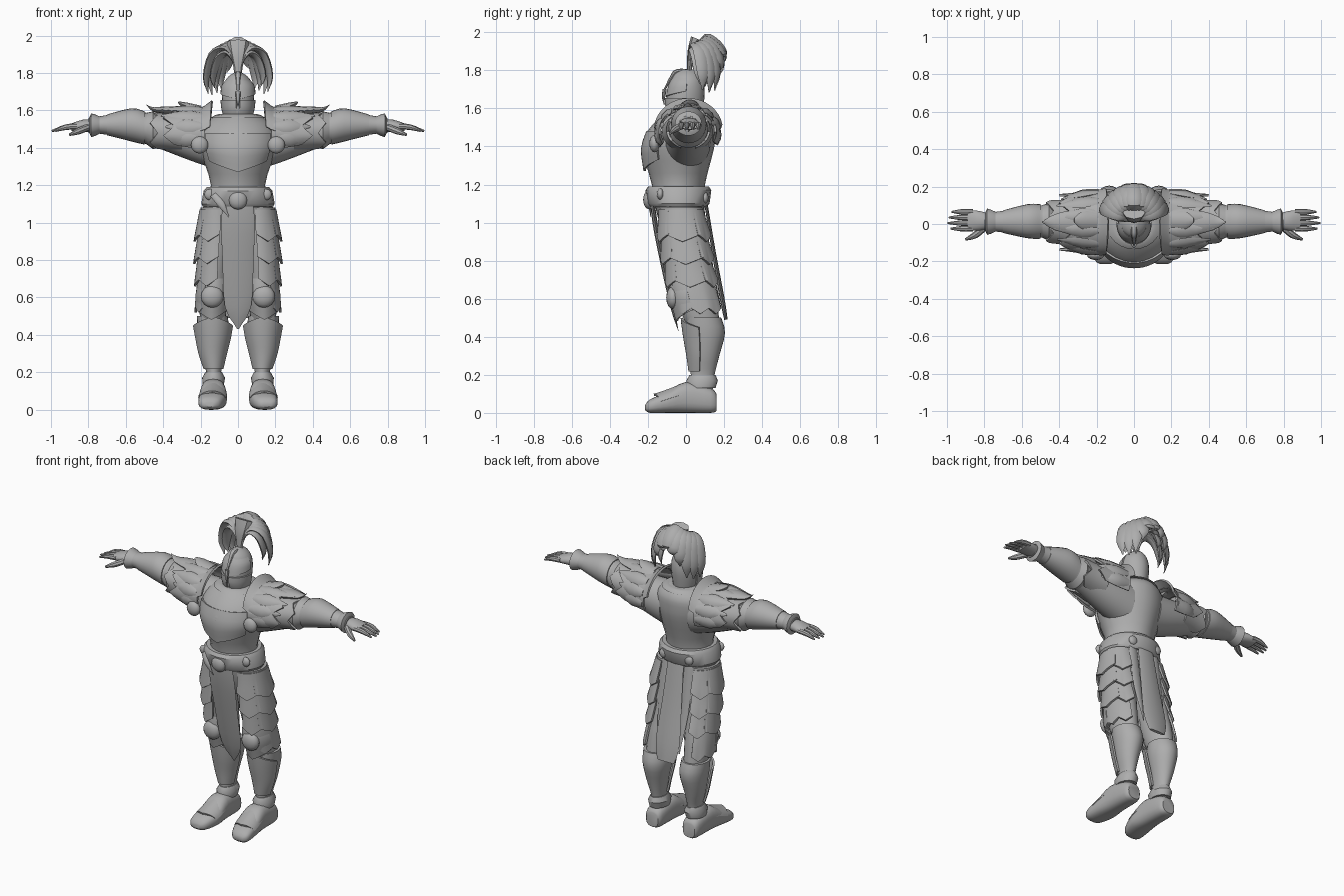
import bpy, bmesh, math, random
from mathutils import Vector

random.seed(4)
default_cube = bpy.data.objects.get("Cube")
if default_cube:
    bpy.data.objects.remove(default_cube)

steel = bpy.data.materials.new("plain_grey")
steel.use_nodes = True
GREY = (0.42, 0.42, 0.42, 1)
steel.diffuse_color = GREY
steel.node_tree.nodes["Principled BSDF"].inputs["Base Color"].default_value = GREY


def finish(name, bm, mirror):
    """Turn a bmesh into a shaded object, optionally mirrored left to right."""
    bmesh.ops.recalc_face_normals(bm, faces=bm.faces)
    mesh = bpy.data.meshes.new(name)
    bm.to_mesh(mesh)
    bm.free()
    mesh.materials.append(steel)
    obj = bpy.data.objects.new(name, mesh)
    bpy.context.collection.objects.link(obj)
    bpy.ops.object.select_all(action="DESELECT")
    obj.select_set(True)
    bpy.context.view_layer.objects.active = obj
    bpy.ops.object.shade_smooth_by_angle(angle=math.radians(38))
    if mirror:
        modifier = obj.modifiers.new("mirror", "MIRROR")
        modifier.use_mirror_merge = False


def smooth_rows(rows, steps=3):
    """Catmull-Rom interpolation of equally long tuples."""
    result = []
    for i in range(len(rows) - 1):
        quad = [rows[max(i - 1, 0)], rows[i], rows[i + 1], rows[min(i + 2, len(rows) - 1)]]
        for s in range(steps):
            t = s / steps
            result.append([b + t * ((c - a) + t * ((2 * a - 5 * b + 4 * c - d) + t * (3 * (b - c) + d - a))) / 2
                           for a, b, c, d in zip(*quad)])
    return result + [list(rows[-1])]


def around(rows, *spots):
    """Sections of an existing loft at given positions, each grown by a margin."""
    fine = smooth_rows(rows)
    result = []
    for position, margin in spots:
        for low, high in zip(fine, fine[1:]):
            t = (position - low[0]) / (high[0] - low[0])
            if 0 <= t <= 1:
                a0, a1, b0, b1 = [p + t * (q - p) for p, q in zip(low[1:], high[1:])]
                result.append((position, a0 - margin, a1 + margin, b0 - margin, b1 + margin))
                break
    return result


def centred(*rows):
    """Sections symmetric about the body's middle, from (height, half width, front, back)."""
    return [(z, -half, half, -front, back) for z, half, front, back in rows]


def section_point(axis, row, angle, power):
    """Point on the superellipse filling the bounds in row (position, a0, a1, b0, b1)."""
    position, a0, a1, b0, b1 = row
    c, s = math.cos(angle), math.sin(angle)
    a = (a0 + a1) / 2 + (a1 - a0) / 2 * math.copysign(abs(c) ** (2 / power), c)
    b = (b0 + b1) / 2 + (b1 - b0) / 2 * math.copysign(abs(s) ** (2 / power), s)
    return {"x": (position, a, b), "y": (a, position, b), "z": (a, b, position)}[axis]


def skin(bm, rings, closed):
    """Join rows of vertices with quads, capping closed tubes."""
    for low, high in zip(rings, rings[1:]):
        count = len(low)
        for i in range(count if closed else count - 1):
            j = (i + 1) % count
            bm.faces.new((low[i], low[j], high[j], high[i]))
    if closed:
        bm.faces.new(rings[0])
        bm.faces.new(rings[-1])


def loft(name, axis, rows, mirror=False, power=2.0, steps=3, sides=24):
    bm = bmesh.new()
    rings = [[bm.verts.new(section_point(axis, row, math.tau * i / sides, power)) for i in range(sides)]
             for row in smooth_rows(rows, steps)]
    skin(bm, rings, True)
    finish(name, bm, mirror)


def shell(name, axis, rows, start, end, teeth=1, drop=0.04, mirror=True, thick=0.012):
    """Curved armour plate covering part of a loft, its last edge cut into points."""
    bm = bmesh.new()
    count = 8 * max(teeth, 2)
    fine = smooth_rows(rows)
    way = math.copysign(drop, rows[-1][0] - rows[0][0])
    rings = []
    for k, row in enumerate(fine):
        ring = []
        for i in range(count + 1):
            u = i / count
            wave = 1 - abs(2 * ((u * teeth) % 1) - 1)
            shifted = [row[0] + way * wave * (k / (len(fine) - 1)) ** 2] + list(row[1:])
            ring.append(bm.verts.new(section_point(axis, shifted, math.radians(start + (end - start) * u), 2)))
        rings.append(ring)
    skin(bm, rings, False)
    bmesh.ops.recalc_face_normals(bm, faces=bm.faces)
    bmesh.ops.solidify(bm, geom=bm.faces[:], thickness=thick)
    finish(name, bm, mirror)


def sweep(name, path, side, mirror=False, flatness=0.4, sides=8):
    """Tapering flattened tube along rows (x, y, z, half_width)."""
    bm = bmesh.new()
    fine = smooth_rows(path)
    points = [Vector(row[:3]) for row in fine]
    across = Vector(side).normalized()
    turns = [math.tau * k / sides for k in range(sides)]
    rings = []
    for i, row in enumerate(fine):
        tangent = points[min(i + 1, len(points) - 1)] - points[max(i - 1, 0)]
        normal = tangent.cross(across).normalized()
        width = max(row[3], 0.004)
        rings.append([bm.verts.new(points[i] + width * (across * math.cos(t) + normal * flatness * math.sin(t)))
                      for t in turns])
    skin(bm, rings, True)
    finish(name, bm, mirror)


def ribbon(name, x, rows, flatness=0.15, mirror=False):
    """Strip running down or over the body at one x, from rows (y, z, half_width)."""
    sweep(name, [(x, *row) for row in rows], (1, 0, 0), mirror, flatness)


def boss(name, x, y, z, radius, mirror=False):
    """Flattened round stud facing forward."""
    bm = bmesh.new()
    bmesh.ops.create_uvsphere(bm, u_segments=16, v_segments=8, radius=radius)
    for v in bm.verts:
        v.co = Vector((v.co.x + x, v.co.y * 0.6 + y, v.co.z + z))
    finish(name, bm, mirror)


# Torso, collar and belt
torso = centred((1.08, .18, .18, .1), (1.2, .145, .18, .1), (1.38, .2, .23, .145), (1.46, .21, .215, .155),
                (1.53, .18, .16, .15), (1.58, .1, .1, .11))
loft("breastplate", "z", torso, power=1.85)
loft("collar", "z", around(torso, (1.56, .01), (1.575, .012), (1.58, 0)), steps=1)
shell("chest_ridge", "z", around(torso, (1.48, .006), (1.4, .006), (1.33, .006)), 215, 325, 1, .06, False)
loft("pelvis", "z", centred((1.12, .18, .17, .1), (1, .19, .14, .09), (.9, .13, .1, .08)))
loft("belt", "z", around(torso, (1.085, .01), (1.1, .025), (1.17, .035), (1.19, .02)), steps=1)
boss("belt_buckle", 0, -.195, 1.12, .05)
boss("belt_side_studs", .15, -.135, 1.15, .03, True)
boss("belt_back_studs", .09, .1, 1.13, .03, True)
sweep("belt_sash", [(-.13, -.165, 1.15, .02), (-.09, -.19, 1.1, .02), (-.05, -.185, 1.03, 0)], (1, 0, .6))

# Hanging cloths
ribbon("front_tabard", 0, [(-.18, 1.14, .075), (-.163, 1, .09), (-.125, .8, .083), (-.07, .55, .07), (-.04, .43, 0)])
ribbon("back_tabard", 0, [(.1, 1.13, .055), (.145, .85, .07), (.19, .6, .085), (.21, .49, .06)])
ribbon("back_tabard_strips", .08, [(.085, 1.1, .03), (.13, .8, .03), (.185, .55, 0)], .25, True)

# Legs
thigh = [(1.08, .01, .2, -.14, .085), (.85, .025, .21, -.11, .115), (.7, .045, .205, -.08, .14),
         (.6, .055, .21, -.06, .16), (.45, .07, .2, .01, .18)]
shin = [(.5, .055, .22, 0, .185), (.42, .05, .215, 0, .205), (.3, .075, .195, .02, .175), (.2, .09, .17, .025, .15),
        (.12, .09, .175, .02, .14)]
boot = [(-.215, .125, .18, .015, .04), (-.19, .09, .21, 0, .07), (-.1, .06, .21, 0, .11), (0, .065, .2, 0, .163),
        (.13, .075, .19, 0, .13), (.16, .09, .175, .01, .1)]
loft("thighs", "z", thigh, True)
loft("greaves", "z", shin, True)
shell("greave_front_plates", "z", around(shin, (.22, 0), (.3, .007), (.38, .01), (.45, .015)), 195, 345, 1, .05)
loft("ankle_cuffs", "z", around(shin, (.13, .014), (.17, .022), (.2, .005)), True, steps=1)
shell("knee_plates", "z", around(thigh, (.7, 0), (.62, .02), (.54, .02)), 205, 345, 1, .06)
boss("knee_domes", .138, -.068, .605, .06, True)
loft("boots", "y", boot, True, 2.6)
shell("toe_plates", "y", around(boot, (0, 0), (-.08, .004), (-.13, .004)), 15, 165)

# Overlapping skirt plates down the outside of each thigh
for tier in range(3):
    top = 1.07 - tier * .12
    for place, start, end in (("front", 262, 325), ("side", 315, 398), ("back", 390, 445)):
        rows = around(thigh, (top, .005), (top - .06, .015), (top - .13, .03))
        shell(f"skirt_{place}_plates_{tier + 1}", "z", rows, start, end)
shell("lower_thigh_guards", "z", around(thigh, (.74, 0), (.65, .015), (.55, .025)), 300, 430, 3, .03)

# Arms and hands
arm = [(.1, -.12, .13, 1.28, 1.56), (.25, -.1, .12, 1.33, 1.56), (.46, -.075, .1, 1.41, 1.58), (.57, -.07, .1, 1.44, 1.605),
       (.7, -.045, .07, 1.47, 1.575), (.8, -.035, .06, 1.48, 1.56)]
loft("arms", "x", arm, True)
loft("elbow_guards", "x", around(arm, (.43, 0), (.455, .015), (.49, 0)), True, steps=1)
loft("bracers", "x", around(arm, (.5, .006), (.57, .006), (.7, .003)), True)
loft("wrist_cuffs", "x", around(arm, (.74, 0), (.765, .014), (.785, .022), (.795, 0)), True, steps=1)
loft("palms", "x", [(.77, -.025, .055, 1.485, 1.55), (.83, -.035, .07, 1.485, 1.55), (.89, -.035, .075, 1.49, 1.53)], True)
for finger in range(4):
    y = -.025 + finger * .03
    reach = 1 - .015 * abs(finger - 1.3)
    sweep(f"finger_{finger + 1}", [(.86, y, 1.515, .015), (.92, y, 1.51, .015), (reach, y, 1.49, .005)], (0, 1, 0), True, 1)
sweep("thumbs", [(.8, -.02, 1.51, .018), (.85, -.06, 1.49, .018), (.9, -.083, 1.47, .007)], (.6, .8, 0), True, 1)

# Layered winged shoulder guards, tapering towards the elbows
shoulder = [(.15, -.165, .19, 1.32, 1.65), (.2, -.165, .18, 1.32, 1.61), (.3, -.145, .16, 1.35, 1.6), (.44, -.1, .125, 1.39, 1.59)]
shell("shoulder_inner_guards", "x", around(shoulder, (.27, 0), (.2, .004), (.15, .004)), 10, 170, 1, .01)
shell("shoulder_domes", "x", around(shoulder, (.18, 0), (.26, .004), (.34, .01)), -25, 210, 5, .06)
shell("shoulder_lower_plates", "x", around(shoulder, (.3, -.02), (.38, -.01), (.43, 0)), -70, 250, 5)
for number, turn in enumerate(range(-10, 200, 29)):
    c, s = math.cos(math.radians(turn)), math.sin(math.radians(turn))
    lift = .06 * max(s, 0)
    sweep(f"shoulder_feather_{number + 1}", [(x, .01 + out * c, 1.475 + .137 * s, width) for x, out, width in
          ((.19, .17, .022), (.28, .158, .04), (.37 + lift, .13, .005))], (0, -s, c), True, sides=6)
sweep("shoulder_wing_tips", [(.28, .01, 1.59, .07), (.38, .01, 1.6, .055), (.45, .01, 1.605, .03), (.49, .01, 1.63, 0)],
      (0, 1, 0), True)
sweep("shoulder_crests", [(.2, .02, 1.605, .05), (.28, .02, 1.625, .045), (.32, .02, 1.645, .01)], (0, 1, 0), True)
boss("shoulder_bosses", .205, -.165, 1.415, .046, True)

# Helmet
helmet = centred((1.54, .065, .075, .08), (1.6, .08, .1, .09), (1.68, .086, .1, .098), (1.74, .078, .08, .09),
                 (1.78, .052, .06, .07), (1.805, .015, .025, .035))
loft("helmet", "z", helmet, power=1.9)
shell("helmet_brow", "z", around(helmet, (1.76, 0), (1.73, .008), (1.69, .008)), 180, 360, 1, .03, False)
shell("helmet_cheeks", "z", around(helmet, (1.655, .008), (1.61, .008), (1.565, .004)), 276, 370, 1, .015)
ribbon("nose_guard", 0, [(-.112, 1.7, .014), (-.118, 1.655, .01), (-.114, 1.62, 0)], .8)
ribbon("helmet_comb", 0, [(-.112, 1.7, .006), (-.075, 1.765, .012), (-.045, 1.795, .016), (.03, 1.79, .016)], .8)

# Plume splitting into two drooping lobes behind the helmet
ribbon("plume_stem", 0, [(.02, 1.77, .022), (.02, 1.83, .024), (.035, 1.9, .045), (.06, 1.965, .06)], .6)
for layer, (reach, crown) in enumerate(((.185, 1.98), (.145, 1.955))):
    for k in range(-5, 6):
        turn = math.radians(k * 13.5)
        dx, dy = math.sin(turn), math.cos(turn)
        spread = abs(dx)
        tip = 1.86 - .18 * min(1, spread * 1.6) ** 2 + .03 * layer + random.uniform(0, .035)
        peak = crown - .05 * spread
        path = [(0, 1.81, .012), (.2, crown - .08, .022), (.45, peak, .036), (.8, peak - .035, .042),
                (1, (peak + tip) / 2 - .035, .034), (.93, tip, 0)]
        sweep(f"plume_feather_{layer + 1}_{k + 6}", [(r * reach * dx, .02 + r * reach * dy, z, width)
              for r, z, width in path], (dy, -dx, 0), sides=6)
